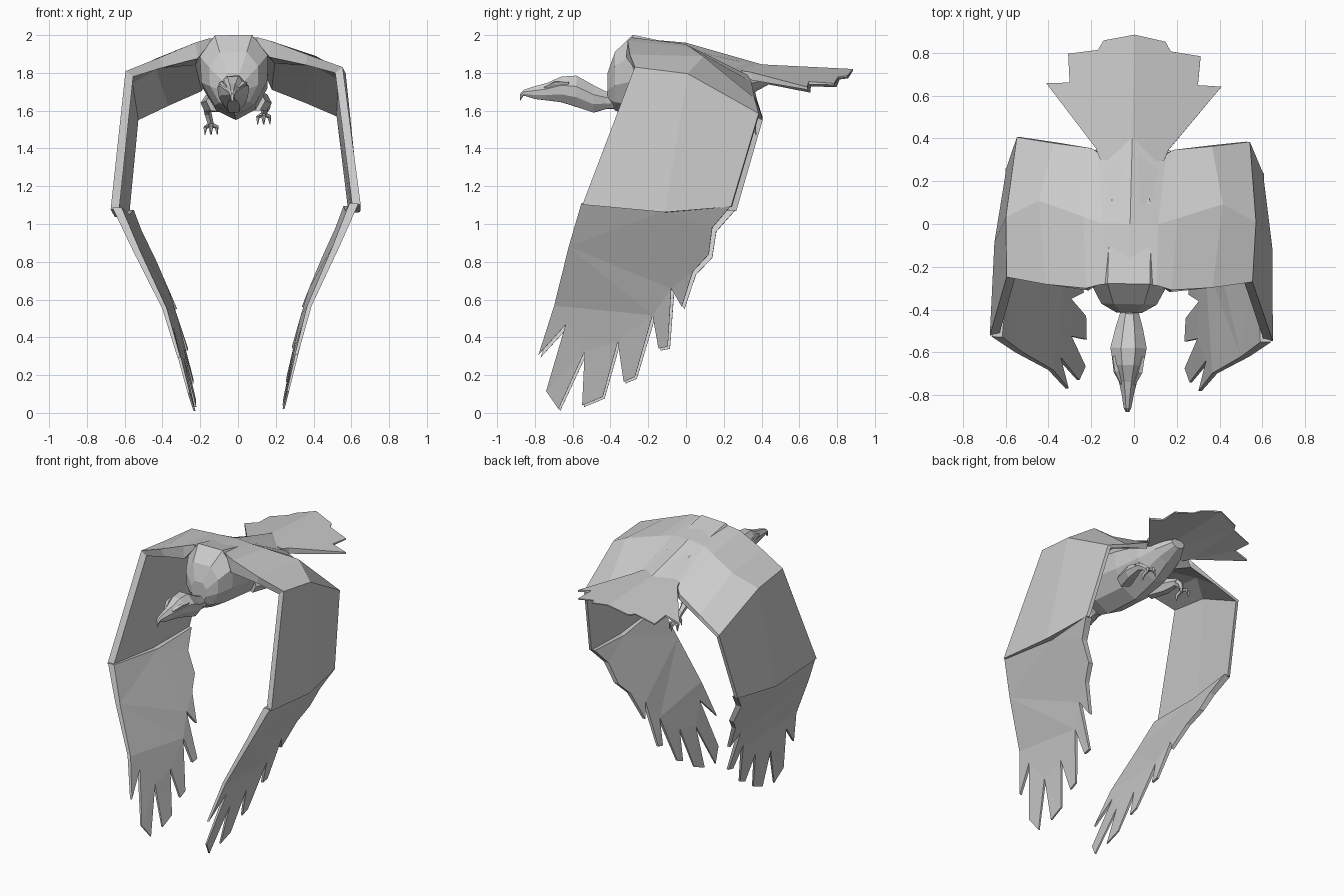
import bpy, bmesh, math
from mathutils import Vector, Matrix

if "Cube" in bpy.data.objects:
    bpy.data.objects.remove(bpy.data.objects["Cube"])

# The whole bird banks and yaws slightly about its middle
PIVOT = Vector((0, 0, 1))
POSE = (Matrix.Translation(PIVOT) @ Matrix.Rotation(-.02, 4, 'Z')
        @ Matrix.Rotation(-.019, 4, 'Y') @ Matrix.Translation(-PIVOT))


def finish(name, bm, mirror=False):
    bmesh.ops.recalc_face_normals(bm, faces=bm.faces)
    me = bpy.data.meshes.new(name)
    bm.to_mesh(me)
    bm.free()
    ob = bpy.data.objects.new(name, me)
    bpy.context.collection.objects.link(ob)
    ob.matrix_world = POSE
    if mirror:
        m = ob.modifiers.new("Mirror", 'MIRROR')
        m.merge_threshold = 0.0005
    return ob


def loft(name, rings, mirror=False, open_start=False):
    bm = bmesh.new()
    vs = [[bm.verts.new(p) for p in r] for r in rings]
    n = len(rings[0])
    for a, b in zip(vs, vs[1:]):
        for i in range(n):
            j = (i + 1) % n
            bm.faces.new((a[i], a[j], b[j], b[i]))
    if not open_start:
        bm.faces.new(vs[0])
    bm.faces.new(vs[-1])
    return finish(name, bm, mirror)


# Cross-section: flat top, keeled underside
KEEL = [(.55, 1), (1, .5), (.97, -.15), (.6, -.72), (0, -1),
        (-.6, -.72), (-.97, -.15), (-1, .5), (-.55, 1)]
OVAL = [(.4, 1), (1, .3), (.9, -.4), (.4, -1), (-.4, -1), (-.9, -.4), (-1, .3), (-.4, 1)]


def y_rings(stations, shape):
    """Rings across the y axis from (y, half width, top z, bottom z)."""
    return [[(w * u, y, (zt + zb) / 2 + v * (zt - zb) / 2) for u, v in shape]
            for y, w, zt, zb in stations]


def plate(name, outline, place, under):
    """Flat jagged outline, triangulated, then bent into space with an underside."""
    bm = bmesh.new()
    f = bm.faces.new([bm.verts.new((a, b, 0)) for a, b in outline])
    f.normal_update()
    bmesh.ops.triangulate(bm, faces=[f])
    rim = [e for e in bm.edges if e.is_boundary]
    top = list(bm.verts)
    flat = [v.co.copy() for v in top]
    tris = [list(t.verts) for t in bm.faces]
    low = {}
    for v, c in zip(top, flat):
        v.co = place(c.x, c.y)
        low[v] = bm.verts.new(v.co + under(c.x, c.y))
    for t in tris:
        bm.faces.new([low[v] for v in reversed(t)])
    for e in rim:
        a, b = e.verts
        if abs(a.co.x) + abs(b.co.x) > 1e-5:  # no wall on the mirror plane
            bm.faces.new((a, b, low[b], low[a]))
    return finish(name, bm, True)


def tube(name, pts, radii, n=5):
    pts = [Vector(p) for p in pts]
    rings = []
    for i, (p, r) in enumerate(zip(pts, radii)):
        d = (pts[min(i + 1, len(pts) - 1)] - pts[max(i - 1, 0)]).normalized()
        u = d.cross(Vector((0.9, 0.1, 0.42))).normalized()
        v = d.cross(u)
        rings.append([p + r * (u * math.cos(k * math.tau / n) + v * math.sin(k * math.tau / n))
                      for k in range(n)])
    return loft(name, rings)


# Body, then head with hooked beak
loft("body", y_rings([(-.415, .06, 1.80, 1.64), (-.375, .13, 1.91, 1.60), (-.28, .18, 2.0, 1.57),
                      (0, .175, 1.94, 1.55), (.2, .15, 1.87, 1.6), (.33, .11, 1.82, 1.68),
                      (.44, .05, 1.80, 1.74)], KEEL))
loft("head", y_rings([(-.38, .05, 1.71, 1.61), (-.42, .045, 1.70, 1.61), (-.49, .065, 1.735, 1.59),
                      (-.58, .085, 1.785, 1.62), (-.66, .07, 1.78, 1.645), (-.74, .042, 1.745, 1.655),
                      (-.8, .028, 1.73, 1.662), (-.86, .018, 1.71, 1.68), (-.88, .008, 1.69, 1.65)],
                     OVAL))
for s in (-1, 1):
    tube("brow", [(s * .07, -.62, 1.745), (s * .055, -.69, 1.745),
                  (s * .03, -.75, 1.72)], [.008, .014, .006], 4)

# Inner and middle wing, joined over the back: leading, middle, trailing points, inward thickness
sections = [
    ((0, -.28, 1.985), (0, 0, 1.96), (0, .42, 1.84), (0, .01, -.02)),
    ((.13, -.285, 1.985), (.13, .0, 1.95), (.16, .33, 1.785), (0, .01, -.03)),
    ((.2, -.305, 1.965), (.22, .03, 1.93), (.19, .35, 1.75), (-.01, -.01, -.085)),
    ((.39, -.29, 1.89), (.43, .1, 1.88), (.37, .37, 1.66), (-.01, .01, -.055)),
    ((.575, -.26, 1.82), (.585, .02, 1.785), (.545, .395, 1.575), (-.04, .0, -.03)),
    ((.662, -.535, 1.09), (.65, -.1, 1.05), (.6, .25, 1.08), (-.045, .01, 0)),
]
rings = []
for lead, mid, trail, t in sections:
    lead, mid, trail, t = map(Vector, (lead, mid, trail, t))
    rings.append([lead, mid, trail, trail + t * .5, mid + t, lead + t])
loft("wing", rings, True, True)

# Outer wing with fingered feathers, outline in (y, z)
hand = [(-.54, 1.1), (-.61, .87), (-.69, .56), (-.775, .3), (-.63, .46), (-.735, .11), (-.67, .015),
        (-.53, .32), (-.545, .035), (-.435, .08), (-.355, .37), (-.325, .16), (-.265, .185),
        (-.17, .51), (-.14, .335), (-.09, .345), (-.07, .65), (-.015, .555), (.045, .74),
        (.13, .83), (.15, .97), (.25, 1.085), (-.1, 1.06)]
bend = [(0, .23), (.3, .305), (.6, .4), (1.07, .65), (1.2, .665)]


def hand_place(y, z):
    for (z0, x0), (z1, x1) in zip(bend, bend[1:]):
        if z <= z1:
            break
    x = x0 + (x1 - x0) * (z - z0) / (z1 - z0)
    return Vector((x - .06 * (y + .55), y, z))


plate("wing_tip", hand, hand_place, lambda y, z: Vector((-.01 - .034 * max(z, 0) ** 1.5, 0, 0)))

# Fanned tail, outline in (x, y)
fan = [(0, .28), (.15, .3), (.17, .35), (.41, .65), (.3, .655), (.31, .79), (.17, .81),
       (.145, .855), (0, .885)]
plate("tail", fan, lambda x, y: Vector((x, y, 1.845 - .05 * (y - .4) - .28 * x)),
      lambda x, y: Vector((0, 0, -.008 - .09 * max(0, .72 - y))))

# Legs and clawed feet, one hanging lower than the other
for s, lift in ((-1, 0), (1, .05)):
    ankle = Vector((s * .14, .31, 1.53 + lift))
    tube("thigh", [(s * .1, .02, 1.65), (s * .14, .14, 1.64), (s * .155, .25, 1.63)], [.06, .05, .025], 6)
    tube("shank", [(s * .155, .22, 1.64), (s * .155, .28, 1.59 + lift * .3), ankle], [.03, .02, .016])
    for dx, dy in ((-.03, .03), (0, .05), (.03, .03), (0, -.05)):
        tube("toe", [ankle, ankle + Vector((dx, dy, -.015)),
                     ankle + Vector((dx * 1.1, dy * 1.15, -.055))], [.014, .012, .002], 4)
